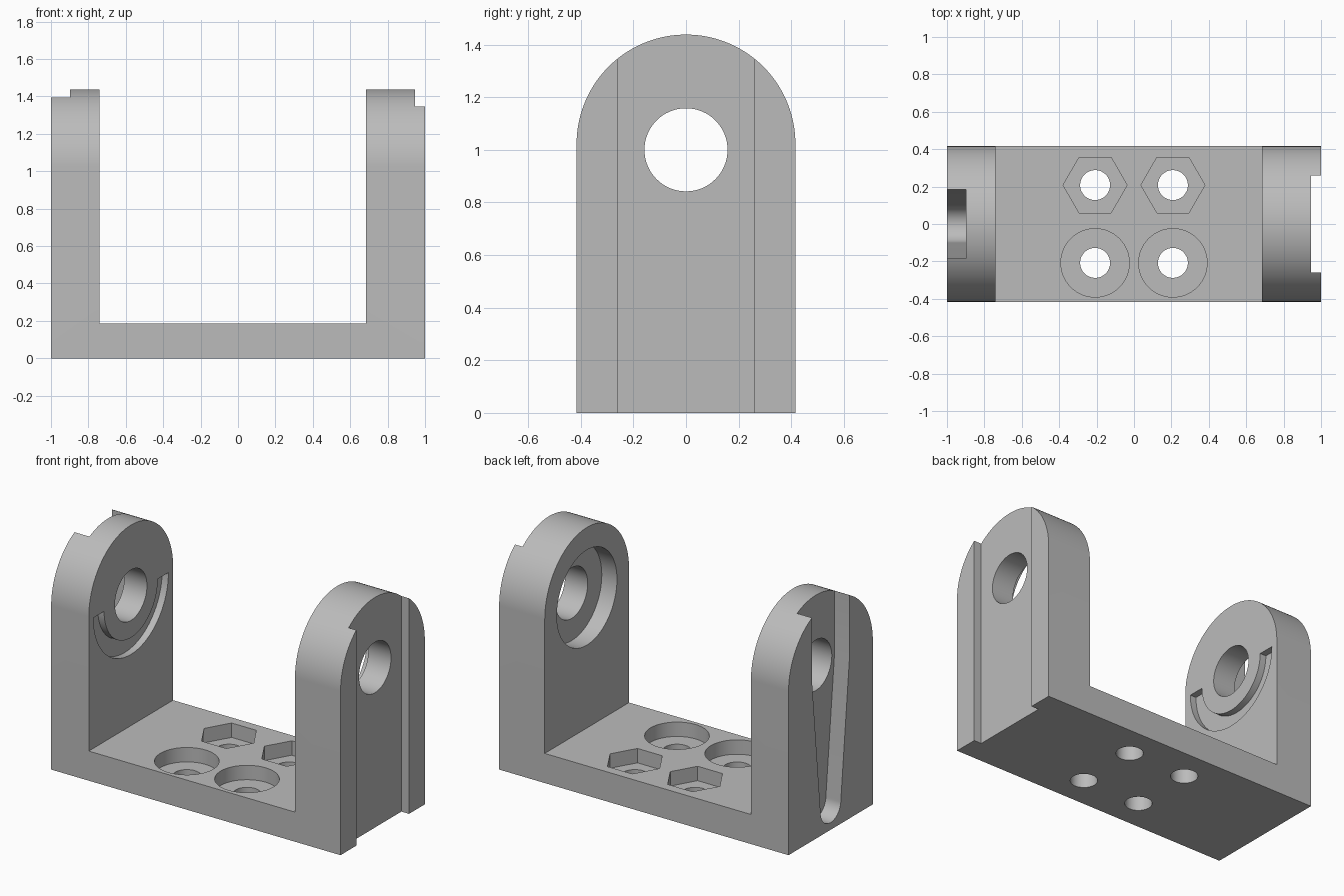
import bpy, bmesh
from math import cos, sin, pi
from mathutils import Vector

if "Cube" in bpy.data.objects:
    bpy.data.objects.remove(bpy.data.objects["Cube"])

grey = bpy.data.materials.new("plain grey")
grey.use_nodes = True
grey.diffuse_color = (0.5, 0.5, 0.5, 1)
grey.node_tree.nodes["Principled BSDF"].inputs["Base Color"].default_value = (0.5, 0.5, 0.5, 1)


def arc(u, v, r, start=0, end=2 * pi, n=64):
    """Points on an arc; a full circle leaves out the repeated last point."""
    count = n if end - start > 6.2 else n + 1
    return [(u + r * cos(start + (end - start) * i / n),
             v + r * sin(start + (end - start) * i / n)) for i in range(count)]


def box(u0, u1, v0, v1):
    return [(u0, v0), (u1, v0), (u1, v1), (u0, v1)]


def prism(name, outline, axis, low, high):
    """Extrude an outline in (y, z) along x, or in (x, y) along z."""
    bm = bmesh.new()
    place = (lambda u, v: (low, u, v)) if axis == "x" else (lambda u, v: (u, v, low))
    face = bm.faces.new([bm.verts.new(place(u, v)) for u, v in outline])
    ext = bmesh.ops.extrude_face_region(bm, geom=[face])
    shift = Vector((high - low, 0, 0) if axis == "x" else (0, 0, high - low))
    bmesh.ops.translate(bm, vec=shift,
                        verts=[g for g in ext["geom"] if isinstance(g, bmesh.types.BMVert)])
    bmesh.ops.recalc_face_normals(bm, faces=bm.faces)
    mesh = bpy.data.meshes.new(name)
    bm.to_mesh(mesh)
    bm.free()
    obj = bpy.data.objects.new(name, mesh)
    bpy.context.collection.objects.link(obj)
    mesh.materials.append(grey)
    return obj


HALF, ARCH_Z, PIVOT_Z, FLOOR = 0.416, 1.022, 1.0, 0.185

# Round-topped block, later hollowed into a U-shaped bracket
bracket = prism("bracket", [(-HALF, 0), (HALF, 0)] + arc(0, ARCH_Z, HALF, 0, pi, 96), "x", -1, 1)

cutters = [
    # Space between the two uprights
    prism("middle_gap", box(-1, 1, FLOOR, 2), "x", -0.74, 0.685),
    # Wide channel down the outside of the left upright
    prism("outer_channel", box(-0.26, 0.26, -1, 2), "x", 0.947, 1.2),
    # Tapered slot, open at the top, on the outside of the right upright
    prism("tapered_slot", [(0.185, 2), (-0.185, 2), (-0.185, PIVOT_Z)]
          + arc(0, 0.145, 0.1, pi, 2 * pi, 32) + [(0.185, PIVOT_Z)], "x", -1.2, -0.897),
    # Pivot bore through both uprights, with a counterbore inside the left one
    prism("pivot_bore", arc(0, PIVOT_Z, 0.158), "x", -1.3, 1.3),
    prism("pivot_counterbore", arc(0, PIVOT_Z, 0.297, n=96), "x", 0.6, 0.79),
    # Half-ring groove inside the right upright
    prism("half_ring_groove", arc(0, PIVOT_Z, 0.37, pi, 2 * pi)
          + arc(0, PIVOT_Z, 0.265, pi, 2 * pi)[::-1], "x", -0.783, -0.6),
]

# Screw holes in the base: round seats at the front, hexagonal at the back
for x in (-0.208, 0.208):
    for y, radius, sides in ((-0.208, 0.183, 64), (0.208, 0.171, 6)):
        cutters.append(prism("screw_seat", arc(x, y, radius, n=sides), "z", 0.095, 0.3))
        cutters.append(prism("screw_hole", arc(x, y, 0.08, n=48), "z", -0.2, 0.4))

for cutter in cutters:
    cutter.hide_render = True
    mod = bracket.modifiers.new(cutter.name, "BOOLEAN")
    mod.operation = "DIFFERENCE"
    mod.solver = "EXACT"
    mod.object = cutter

# Bake the cuts and drop the cutters
bpy.context.view_layer.update()
evaluated = bracket.evaluated_get(bpy.context.evaluated_depsgraph_get())
baked = bpy.data.meshes.new_from_object(evaluated)
bracket.modifiers.clear()
bracket.data = baked
baked.name = "bracket"
for cutter in cutters:
    bpy.data.objects.remove(cutter)

bpy.ops.object.select_all(action="DESELECT")
bracket.select_set(True)
bpy.context.view_layer.objects.active = bracket
bpy.ops.object.shade_smooth_by_angle(angle=pi / 6)
